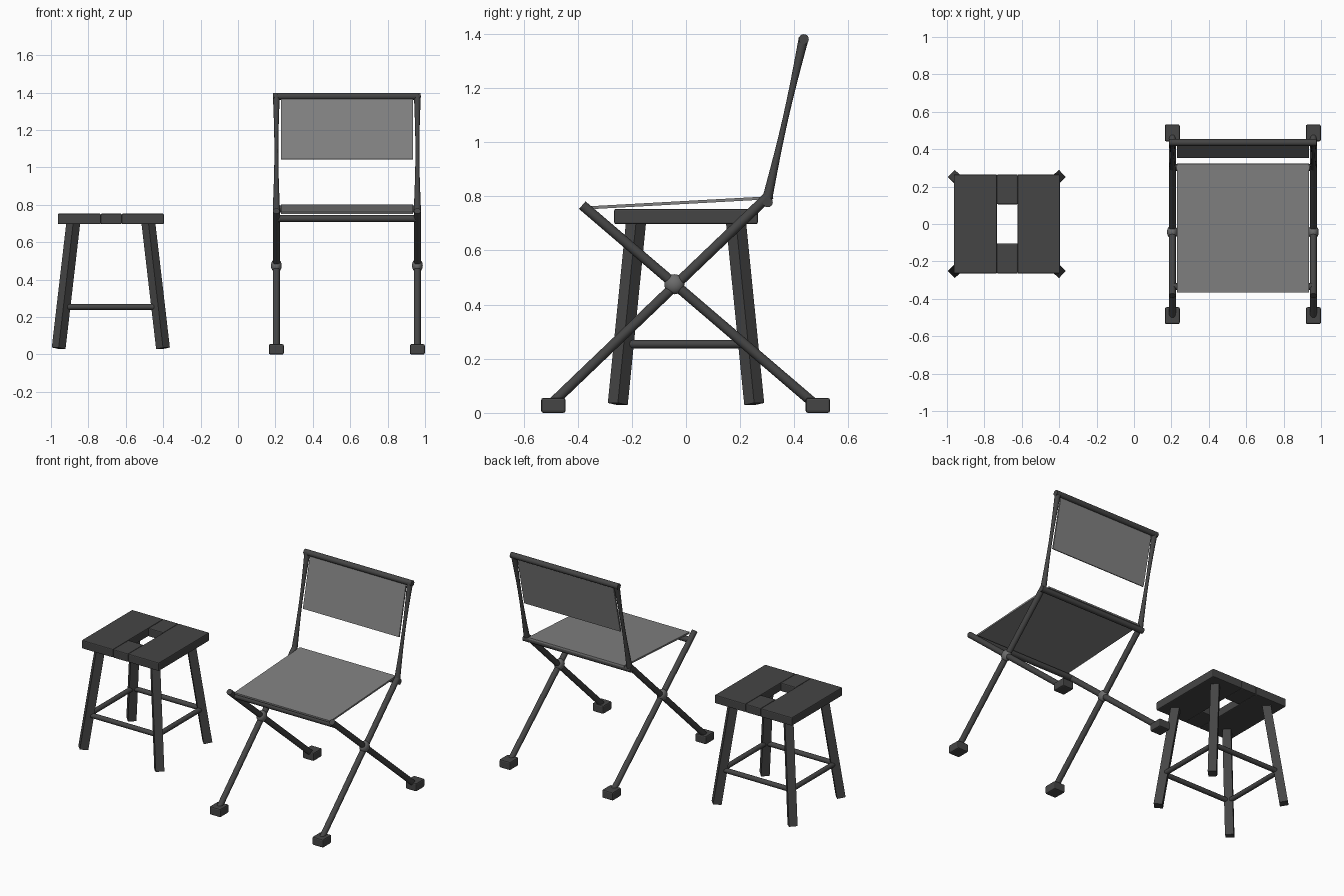
import bpy, bmesh, math
from mathutils import Vector, Matrix

if "Cube" in bpy.data.objects:
    bpy.data.objects.remove(bpy.data.objects["Cube"])


def material(name, v):
    m = bpy.data.materials.new(name)
    m.diffuse_color = (v, v, v, 1)
    m.use_nodes = True
    m.node_tree.nodes["Principled BSDF"].inputs["Base Color"].default_value = m.diffuse_color
    return m


DARK = material("dark grey frame", 0.06)
FABRIC = material("grey fabric", 0.22)
JOINT = material("mid grey joint", 0.15)


def finish(name, bm, mat, smooth=False):
    bmesh.ops.recalc_face_normals(bm, faces=bm.faces)
    for f in bm.faces:
        f.smooth = smooth and len(f.verts) == 4
    me = bpy.data.meshes.new(name)
    bm.to_mesh(me)
    bm.free()
    me.materials.append(mat)
    ob = bpy.data.objects.new(name, me)
    bpy.context.collection.objects.link(ob)
    return ob


def box(name, lo, hi, mat, bevel=0.0):
    lo, hi = Vector(lo), Vector(hi)
    bm = bmesh.new()
    bmesh.ops.create_cube(bm, size=1)
    for v in bm.verts:
        v.co = (lo + hi) / 2 + v.co * (hi - lo)
    if bevel:
        bmesh.ops.bevel(bm, geom=bm.edges[:], offset=bevel, segments=2,
                        profile=0.5, affect='EDGES')
    return finish(name, bm, mat)


def tube(name, a, b, r, mat, sides=16, steps=1, waist=0.0, turn=0.0):
    """Rod from a to b; waist pinches the middle like a twisted bundle."""
    a, b = Vector(a), Vector(b)
    d = (b - a).normalized()
    u = (Vector((1, 0, 0)) - d * d.x)
    u = u.normalized() if u.length > 0.1 else Vector((0, 1, 0))
    w = d.cross(u)
    bm = bmesh.new()
    rings = []
    for i in range(steps + 1):
        t = i / steps
        rad = r * math.sqrt(1 - 4 * waist * t * (1 - t))
        angles = [turn + 2 * math.pi * k / sides for k in range(sides)]
        rings.append([bm.verts.new(a.lerp(b, t) + rad * (u * math.cos(q) + w * math.sin(q)))
                      for q in angles])
    for p, q in zip(rings, rings[1:]):
        for k in range(sides):
            n = (k + 1) % sides
            bm.faces.new((p[k], p[n], q[n], q[k]))
    bm.faces.new(rings[0])
    bm.faces.new(rings[-1])
    return finish(name, bm, mat, sides > 4)


# --- Stool ---
SX = -0.68
x0, x1, x2, x3 = -0.963, -0.733, -0.622, -0.396
Z0, Z1, HY = 0.697, 0.753, 0.265
box("stool_plank_left", (x0, -HY, Z0), (x1, HY, Z1), DARK, 0.006)
box("stool_plank_right", (x2, -HY, Z0), (x3, HY, Z1), DARK, 0.006)
box("stool_plank_middle_front", (x1, -HY, Z0), (x2, -0.103, Z1), DARK, 0.006)
box("stool_plank_middle_back", (x1, 0.105, Z0), (x2, HY, Z1), DARK, 0.006)

# splayed square legs, turned 45 degrees so a face points outwards
corners = [(-1, -1), (1, -1), (1, 1), (-1, 1)]
for sx, sy in corners:
    tube("stool_leg", (SX + sx * 0.279, sy * 0.252, 0.033),
         (SX + sx * 0.2, sy * 0.184, 0.71), 0.037, DARK, sides=4)

# stretchers between neighbouring legs
for (ax, ay), (bx, by) in zip(corners, corners[1:] + corners[:1]):
    tube("stool_stretcher", (SX + ax * 0.253, ay * 0.23, 0.254),
         (SX + bx * 0.253, by * 0.23, 0.254), 0.016, DARK, sides=12)

# --- Folding chair ---
CX, HW = 0.582, 0.377
R = 0.0185
for s, side in ((-1, "left"), (1, "right")):
    x = CX + s * HW
    tube("chair_leg_front_to_back_" + side, (x, -0.383, 0.767), (x, 0.478, 0.03), R, DARK)
    tube("chair_leg_back_to_front_" + side, (x, -0.49, 0.04), (x, 0.302, 0.798), R, DARK)
    tube("chair_back_post_" + side, (x, 0.300, 0.79), (x, 0.435, 1.385), R, DARK,
         steps=12, waist=0.68)
    for y in (-0.49, 0.487):
        box("chair_foot_" + side, (x - 0.04, y - 0.045, 0), (x + 0.04, y + 0.045, 0.055),
            DARK, 0.008)
    # pivot ball where the legs cross
    bm = bmesh.new()
    bmesh.ops.create_uvsphere(bm, u_segments=24, v_segments=14, radius=0.037)
    bmesh.ops.transform(bm, verts=bm.verts,
                        matrix=Matrix.Translation((x, -0.043, 0.475)) @ Matrix.Diagonal((0.78, 1, 1, 1)))
    for_ball = finish("chair_pivot_" + side, bm, JOINT, True)
    for_ball.data.polygons.foreach_set("use_smooth", [True] * len(for_ball.data.polygons))

# cross rails
for name, y, z, ext in (("chair_front_rail", -0.335, 0.727, 0),
                        ("chair_rear_rail", 0.302, 0.778, 0.018),
                        ("chair_top_rail", 0.435, 1.38, 0.018)):
    tube(name, (CX - HW - ext, y, z), (CX + HW + ext, y, z), R, DARK)


# fabric panels: thin sloped sheets
def sheet(name, p, q, thick):
    p, q = Vector((0, *p)), Vector((0, *q))
    n = (q - p).normalized().cross(Vector((1, 0, 0))) * thick / 2
    bm = bmesh.new()
    ends = [[bm.verts.new(c + Vector((CX + s * 0.353, 0, 0)))
             for c in (p - n, q - n, q + n, p + n)] for s in (-1, 1)]
    for k in range(4):
        m = (k + 1) % 4
        bm.faces.new((ends[0][k], ends[0][m], ends[1][m], ends[1][k]))
    bm.faces.new(ends[0])
    bm.faces.new(ends[1])
    return finish(name, bm, FABRIC)


sheet("chair_seat", (-0.366, 0.757), (0.322, 0.795), 0.011)
sheet("chair_backrest", (0.357, 1.043), (0.430, 1.365), 0.009)
